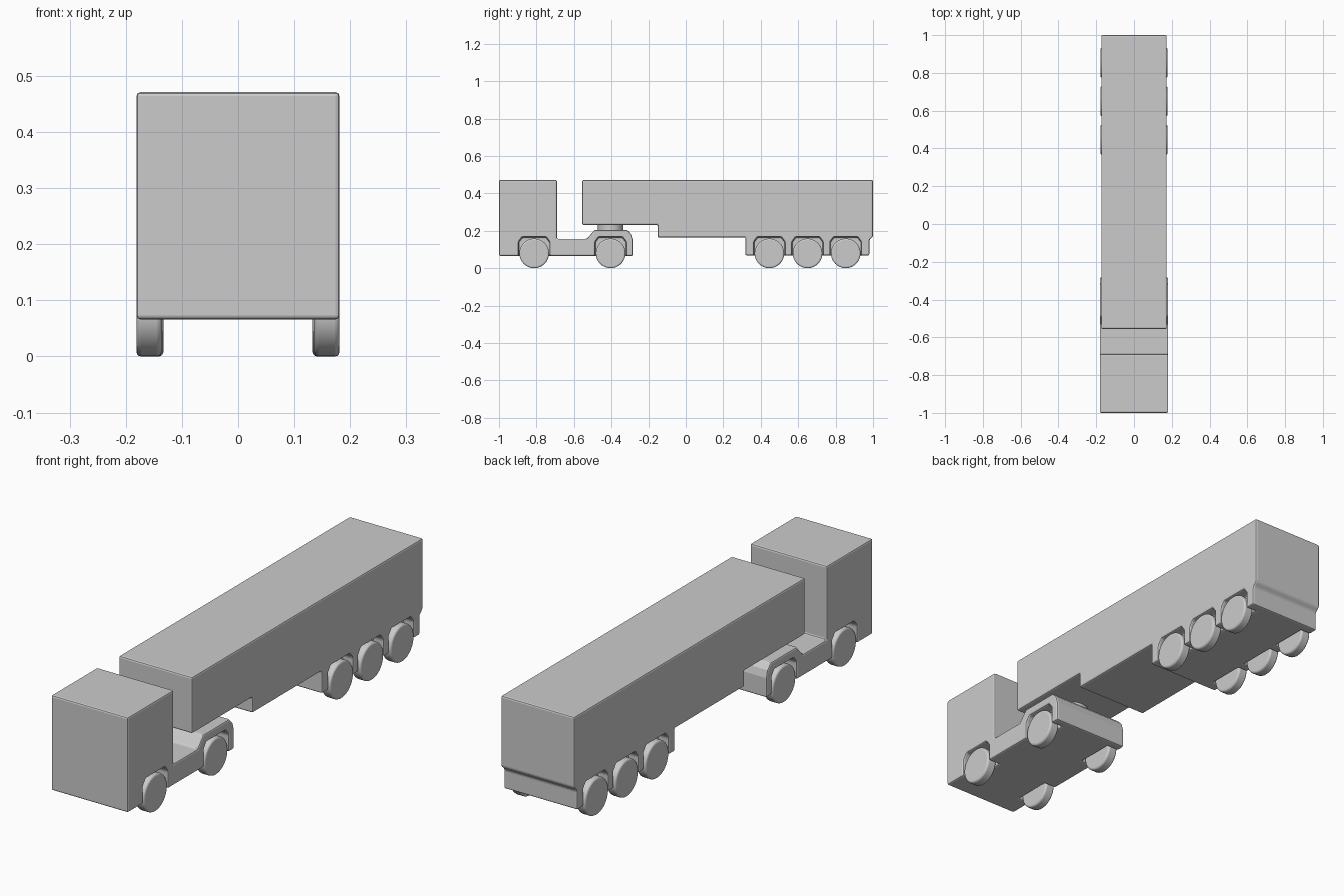
import bpy, bmesh, math
from mathutils import Matrix

if "Cube" in bpy.data.objects:
    bpy.data.objects.remove(bpy.data.objects["Cube"])

R = 0.079          # wheel radius
POCKET_X = 0.125   # inner wall of the wheel pockets


def add_object(name, bm):
    bmesh.ops.recalc_face_normals(bm, faces=bm.faces)
    mesh = bpy.data.meshes.new(name)
    bm.to_mesh(mesh)
    bm.free()
    obj = bpy.data.objects.new(name, mesh)
    bpy.context.collection.objects.link(obj)
    return obj


def extrude_side(bm, profile, x0, x1):
    """Extrude a (y, z) side profile from x0 to x1."""
    face = bm.faces.new([bm.verts.new((x0, y, z)) for y, z in profile])
    new = bmesh.ops.extrude_face_region(bm, geom=[face])["geom"]
    verts = [v for v in new if isinstance(v, bmesh.types.BMVert)]
    bmesh.ops.translate(bm, verts=verts, vec=(x1 - x0, 0, 0))


def body(name, profile, half_width, axles):
    """Side profile with wheel pockets cut at each axle and softened edges."""
    bm = bmesh.new()
    extrude_side(bm, profile, -half_width, half_width)
    obj = add_object(name, bm)

    cut = bmesh.new()
    for y in axles:
        arch = [(y - .083, .0), (y - .083, .14), (y - .064, .166),
                (y + .064, .166), (y + .083, .14), (y + .083, .0)]
        extrude_side(cut, arch, POCKET_X, 0.3)
        extrude_side(cut, arch, -0.3, -POCKET_X)
    cutter = add_object(name + "_pocket_cutter", cut)
    cutter.hide_render = True
    cutter.hide_viewport = True

    boolean = obj.modifiers.new("pockets", 'BOOLEAN')
    boolean.object = cutter
    boolean.solver = 'EXACT'
    bevel = obj.modifiers.new("soft_edges", 'BEVEL')
    bevel.width = 0.007
    bevel.segments = 2
    bevel.limit_method = 'ANGLE'
    bevel.angle_limit = math.radians(30)
    return obj


def cylinder(name, radius, depth, matrix, bevel=0.0):
    bm = bmesh.new()
    bmesh.ops.create_cone(bm, cap_ends=True, segments=40, radius1=radius,
                          radius2=radius, depth=depth, matrix=matrix)
    obj = add_object(name, bm)
    if bevel:
        mod = obj.modifiers.new("rounded_rim", 'BEVEL')
        mod.width = bevel
        mod.segments = 3
        mod.limit_method = 'ANGLE'
        mod.angle_limit = math.radians(40)
    bpy.ops.object.select_all(action='DESELECT')
    obj.select_set(True)
    bpy.context.view_layer.objects.active = obj
    bpy.ops.object.shade_smooth_by_angle(angle=math.radians(35))
    return obj


# Tractor: cab, low chassis and raised rear fender
tractor_axles = [-0.812, -0.404]
body("tractor_body",
     [(-1, .066), (-.283, .066), (-.283, .15), (-.292, .18), (-.315, .204),
      (-.49, .204), (-.53, .157), (-.69, .157), (-.69, .471), (-1, .471)],
     0.181, tractor_axles)

# Trailer: stepped underside, axle block and set-back rear bumper
trailer_axles = [0.446, 0.65, 0.854]
body("trailer_body",
     [(-.556, .231), (-.15, .231), (-.15, .164), (.318, .164), (.318, .068),
      (.98, .068), (.98, .15), (1, .17), (1, .471), (-.556, .471)],
     0.173, trailer_axles)

# Coupling disc between tractor and trailer
cylinder("coupling", 0.068, 0.04, Matrix.Translation((0, -0.404, 0.217)))

# Wheels, mirrored left and right
for group, axles, outer in (("tractor", tractor_axles, 0.181),
                            ("trailer", trailer_axles, 0.178)):
    for i, y in enumerate(axles, 1):
        for side, sign in (("left", -1), ("right", 1)):
            place = (Matrix.Translation((sign * (outer - 0.0225), y, R))
                     @ Matrix.Rotation(math.pi / 2, 4, 'Y'))
            cylinder(f"{group}_wheel_{i}_{side}", R, 0.045, place, 0.008)
